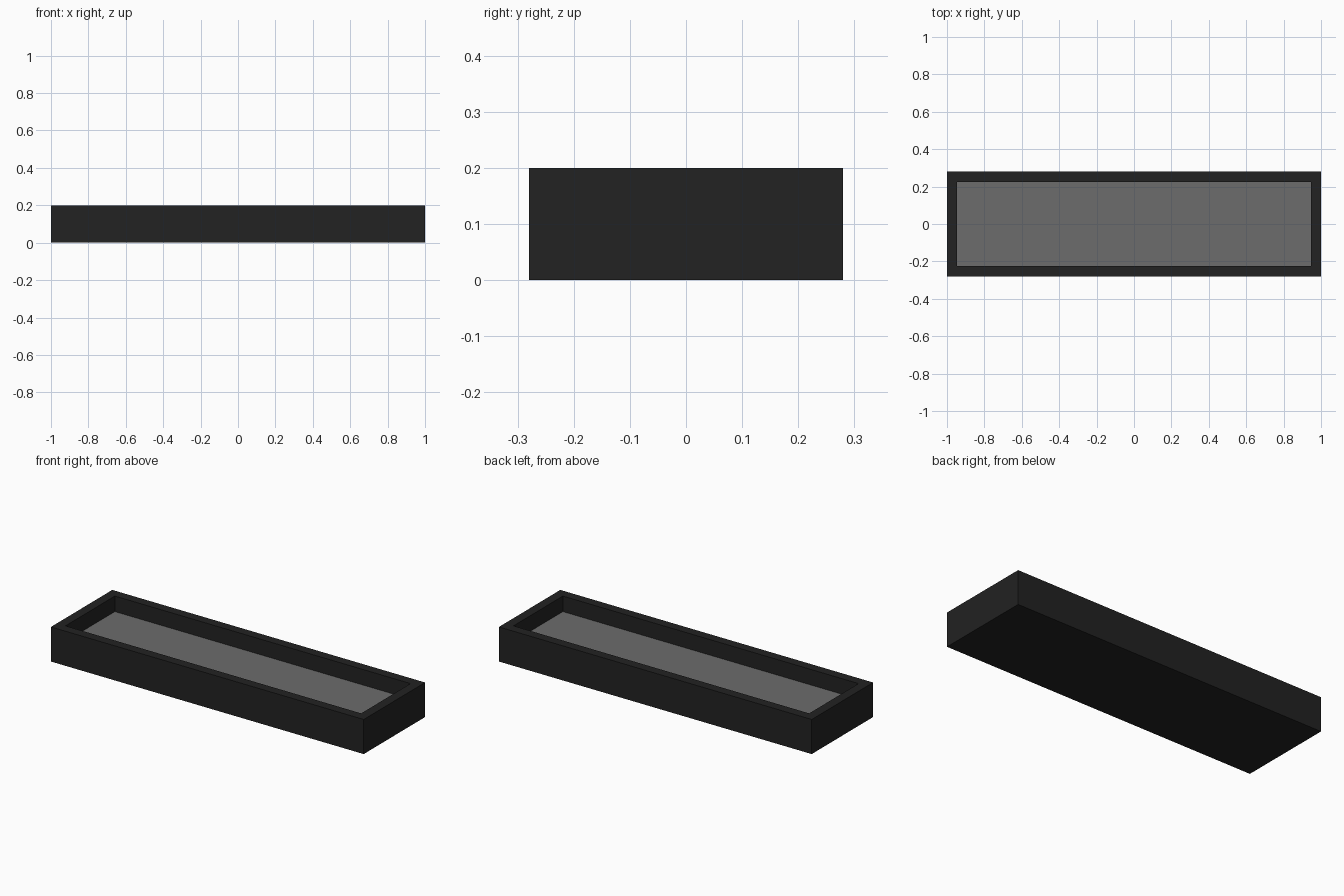
import bpy
import bmesh

cube = bpy.data.objects.get("Cube")
if cube:
    bpy.data.objects.remove(cube, do_unlink=True)


def make_material(name, value):
    mat = bpy.data.materials.new(name)
    mat.use_nodes = True
    colour = (value, value, value, 1)
    mat.diffuse_color = colour
    mat.node_tree.nodes["Principled BSDF"].inputs["Base Color"].default_value = colour
    return mat


LENGTH, WIDTH, HEIGHT = 2.0, 0.56, 0.2
RIM, DEPTH = 0.077, 0.09

# Tray: a box whose top is inset for the rim and sunk for the recess
bm = bmesh.new()
bmesh.ops.create_cube(bm, size=1)
bmesh.ops.scale(bm, vec=(LENGTH, WIDTH, HEIGHT), verts=bm.verts)
bmesh.ops.translate(bm, vec=(0, 0, HEIGHT / 2), verts=bm.verts)
top = max(bm.faces, key=lambda f: f.calc_center_median().z)
bmesh.ops.inset_region(bm, faces=[top], thickness=RIM)
recess = bmesh.ops.extrude_discrete_faces(bm, faces=[top])["faces"][0]
bmesh.ops.translate(bm, vec=(0, 0, -DEPTH), verts=recess.verts)

# Grey floor panel inside the black body
recess.material_index = 1

mesh = bpy.data.meshes.new("tray")
bm.to_mesh(mesh)
bm.free()
mesh.materials.append(make_material("black body", 0.016))
mesh.materials.append(make_material("grey floor", 0.15))
tray = bpy.data.objects.new("tray", mesh)
bpy.context.collection.objects.link(tray)
